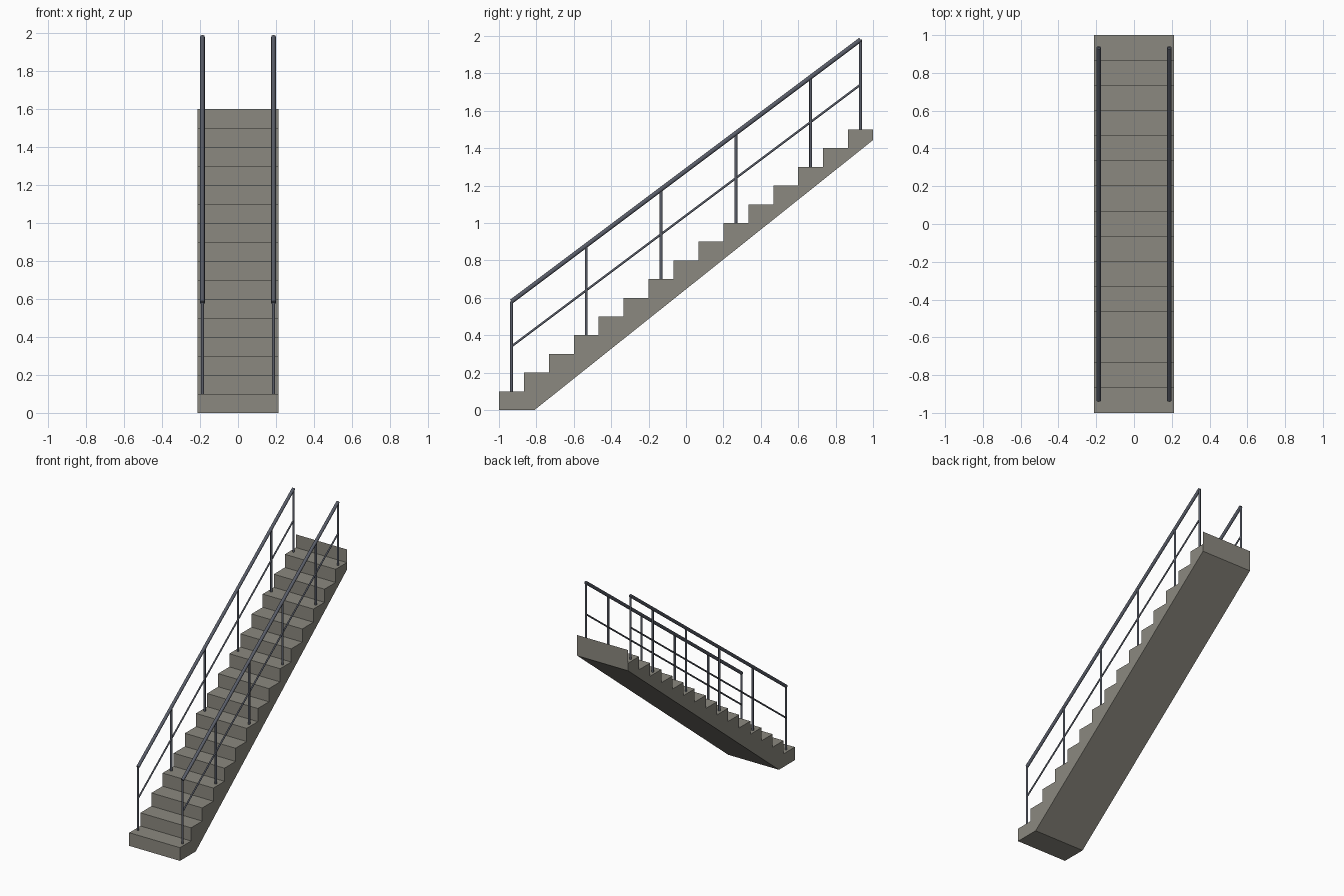
import bpy, bmesh
from mathutils import Vector

default = bpy.data.objects.get("Cube")
if default:
    bpy.data.objects.remove(default, do_unlink=True)

STEPS = 15
RISE = 0.1
RUN = 2 / STEPS
HALF_WIDTH = 0.213
RAIL_X = 0.187


def make_material(name, color):
    mat = bpy.data.materials.new(name)
    mat.use_nodes = True
    mat.diffuse_color = color
    mat.node_tree.nodes["Principled BSDF"].inputs["Base Color"].default_value = color
    return mat


concrete = make_material("warm grey concrete", (0.26, 0.25, 0.215, 1))
steel = make_material("dark blue grey steel", (0.10, 0.11, 0.14, 1))


def add_object(name, bm, mat):
    mesh = bpy.data.meshes.new(name)
    bm.to_mesh(mesh)
    bm.free()
    mesh.materials.append(mat)
    obj = bpy.data.objects.new(name, mesh)
    bpy.context.collection.objects.link(obj)
    return obj


def add_bar(name, start, end, radius):
    """Round bar between two points."""
    start, end = Vector(start), Vector(end)
    axis = end - start
    bpy.ops.mesh.primitive_cylinder_add(
        vertices=16, radius=radius, depth=axis.length, location=(start + end) / 2,
        rotation=axis.to_track_quat('Z', 'Y').to_euler())
    bar = bpy.context.object
    bar.name = name
    bar.data.materials.append(steel)
    bpy.ops.object.shade_smooth_by_angle()


# Stair flight: stepped side profile with a sloping underside, extruded across
profile = [(-1, 0)]
for i in range(STEPS):
    z = (i + 1) * RISE
    profile += [(-1 + i * RUN, z), (-1 + (i + 1) * RUN, z)]
profile += [(1, 1.443), (-0.81, 0)]

bm = bmesh.new()
side = bm.faces.new([bm.verts.new((-HALF_WIDTH, y, z)) for y, z in profile])
swept = bmesh.ops.extrude_face_region(bm, geom=[side])
moved = [v for v in swept["geom"] if isinstance(v, bmesh.types.BMVert)]
bmesh.ops.translate(bm, verts=moved, vec=(2 * HALF_WIDTH, 0, 0))
bmesh.ops.recalc_face_normals(bm, faces=bm.faces)
add_object("stair_flight", bm, concrete)

# Last riser: a thin upright sheet above the top tread
bm = bmesh.new()
top = STEPS * RISE
bm.faces.new([bm.verts.new((x * HALF_WIDTH, 1, z)) for x, z in
              ((-1, top), (1, top), (1, top + RISE), (-1, top + RISE))])
add_object("top_riser", bm, concrete)


# Railings: posts at tread centres, a handrail and a thinner middle rail
def tread_centre(i):
    return -1 + (i + 0.5) * RUN, (i + 1) * RISE


for label, x in (("left", RAIL_X), ("right", -RAIL_X)):
    for n, i in enumerate((0, 3, 6, 9, 12, STEPS - 1)):
        y, z = tread_centre(i)
        add_bar(f"{label}_post_{n + 1}", (x, y, z), (x, y, z + 0.48), 0.008)
    (y0, z0), (y1, z1) = tread_centre(0), tread_centre(STEPS - 1)
    for part, height, radius in (("handrail", 0.48, 0.012), ("middle_rail", 0.24, 0.006)):
        add_bar(f"{label}_{part}", (x, y0, z0 + height), (x, y1, z1 + height), radius)
